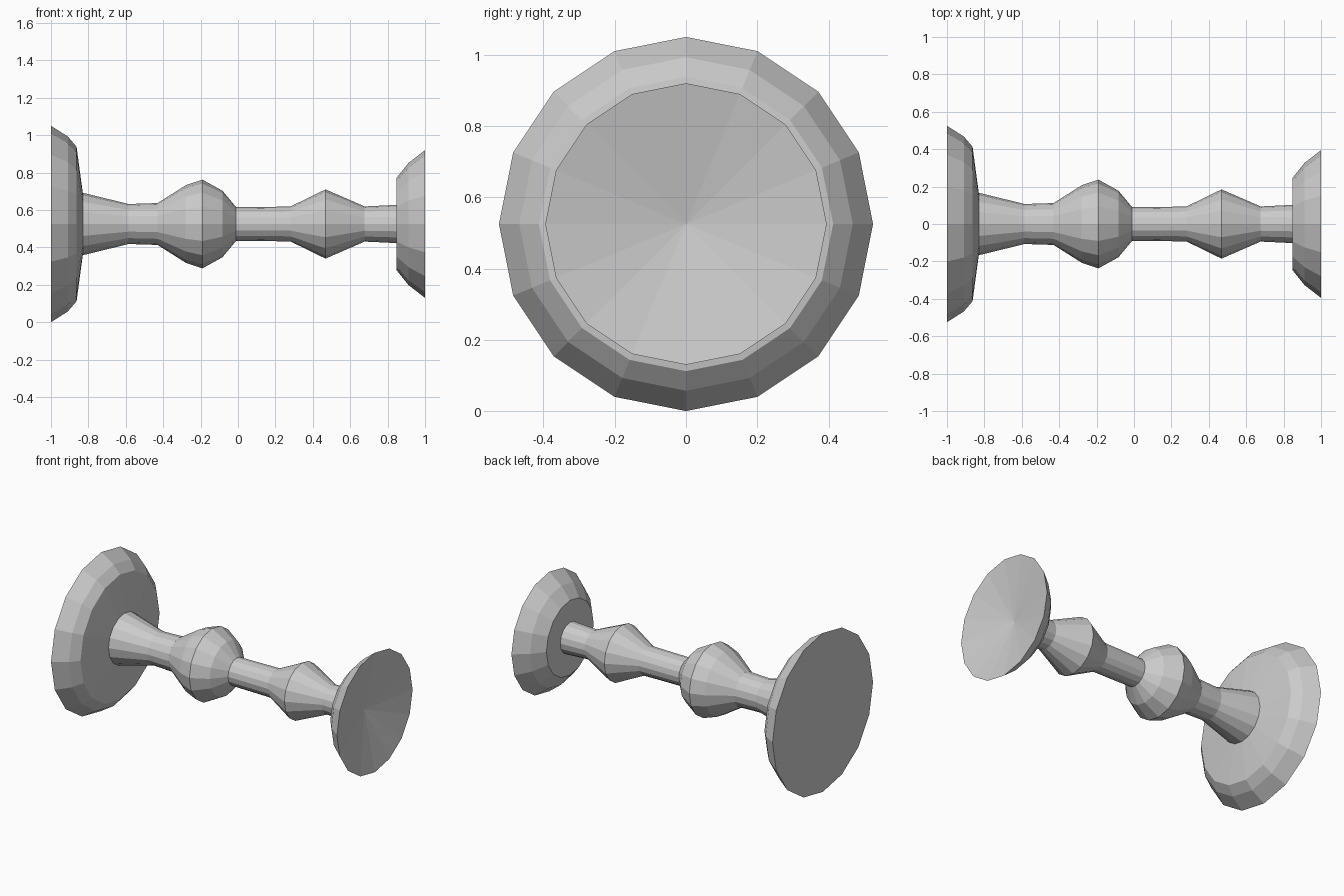
import bpy
from math import sin, cos, pi

if "Cube" in bpy.data.objects:
    bpy.data.objects.remove(bpy.data.objects["Cube"], do_unlink=True)

SIDES = 16
AXIS_Z = 0.525

grey = bpy.data.materials.new("plain_grey")
grey.use_nodes = True
colour = (0.6, 0.6, 0.6, 1)
grey.diffuse_color = colour
grey.node_tree.nodes["Principled BSDF"].inputs["Base Color"].default_value = colour

# Profile along the lying axis: (x, radius)
foot = [(-1, .525), (-.91, .468), (-.863, .413), (-.83, .167)]
stem = [(-.585, .107), (-.43, .112), (-.28, .207), (-.19, .237), (-.083, .178),
        (-.01, .09), (.28, .093), (.468, .185), (.677, .094), (.848, .102)]
cup = [(.848, .247), (.912, .327), (1, .395)]
profile = foot + stem + cup

# Rings of the turned goblet, with a corner pointing straight up
verts = [(x, r * sin(2 * pi * i / SIDES), AXIS_Z + r * cos(2 * pi * i / SIDES))
         for x, r in profile for i in range(SIDES)]
faces = []
for ring in range(len(profile) - 1):
    a = ring * SIDES
    for i in range(SIDES):
        j = (i + 1) % SIDES
        faces.append((a + i, a + SIDES + i, a + SIDES + j, a + j))

# Flat underside of the foot
faces.append(tuple(range(SIDES)))

# Shallow cone hollow inside the cup
tip = len(verts)
verts.append((.922, 0, AXIS_Z))
rim = tip - SIDES
faces += [(rim + i, tip, rim + (i + 1) % SIDES) for i in range(SIDES)]

mesh = bpy.data.meshes.new("goblet")
mesh.from_pydata(verts, [], faces)
mesh.materials.append(grey)
mesh.validate()
goblet = bpy.data.objects.new("goblet", mesh)
bpy.context.collection.objects.link(goblet)
